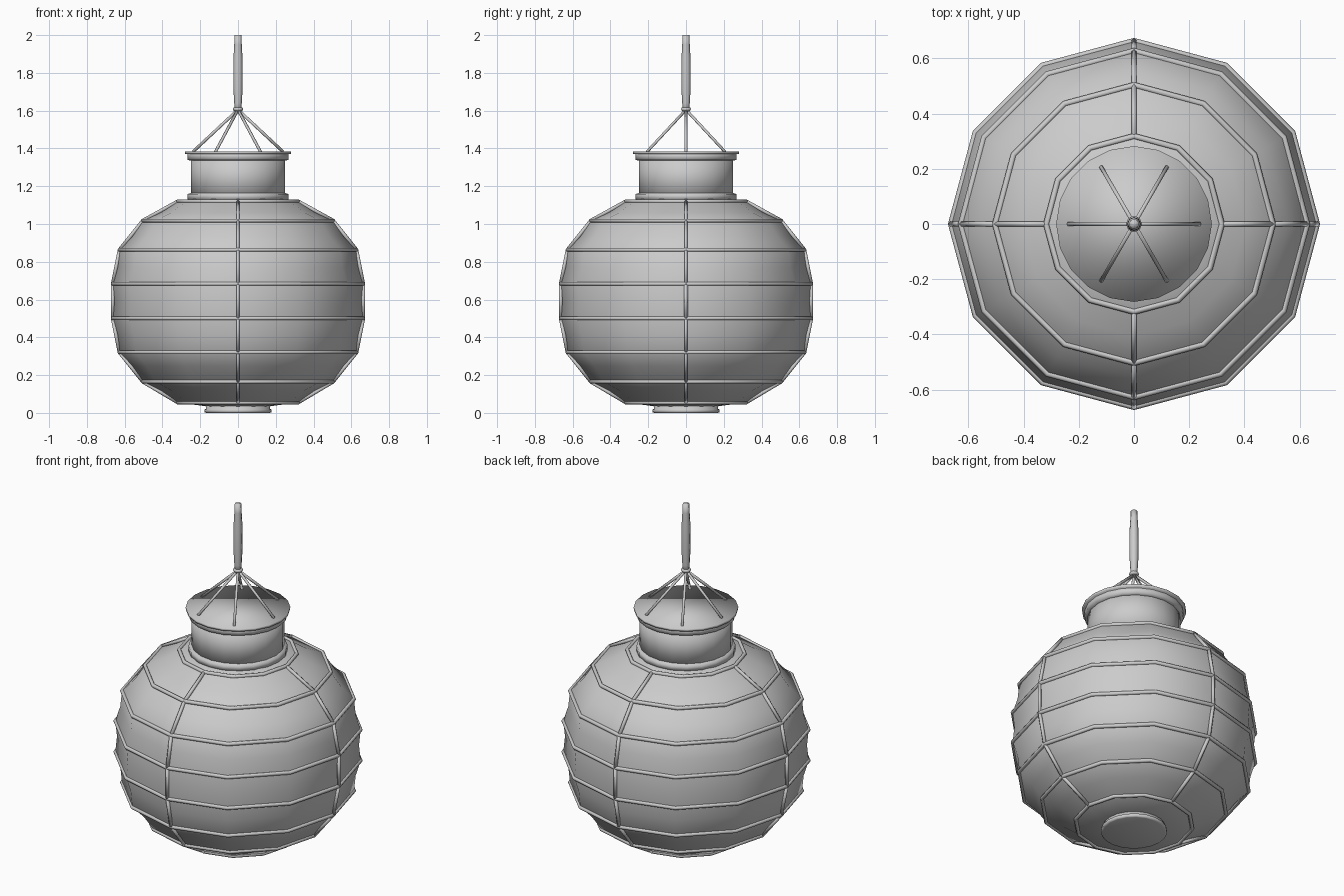
import bpy, bmesh, math
from mathutils import Vector

if "Cube" in bpy.data.objects:
    bpy.data.objects.remove(bpy.data.objects["Cube"])

def finish(bm, name):
    bmesh.ops.remove_doubles(bm, verts=bm.verts, dist=1e-5)
    bmesh.ops.recalc_face_normals(bm, faces=bm.faces)
    me = bpy.data.meshes.new(name)
    bm.to_mesh(me)
    bm.free()
    for p in me.polygons:
        p.use_smooth = True
    ob = bpy.data.objects.new(name, me)
    bpy.context.collection.objects.link(ob)
    return ob

def lathe(name, profile, sides, caps=False):
    """Revolve an (r, z) profile about the z axis."""
    bm = bmesh.new()
    loops = []
    for r, z in profile:
        loops.append([bm.verts.new((r * math.cos(2 * math.pi * k / sides),
                                    r * math.sin(2 * math.pi * k / sides), z))
                      for k in range(sides)])
    for a, b in zip(loops, loops[1:]):
        for k in range(sides):
            j = (k + 1) % sides
            bm.faces.new((a[k], a[j], b[j], b[k]))
    if caps:
        bm.faces.new(loops[0][::-1])
        bm.faces.new(loops[-1])
    return finish(bm, name)

def ring(name, r, z, tube, sides, sec=6):
    """Faceted hoop."""
    pts = [(r + tube * math.cos(2 * math.pi * i / sec),
            z + tube * math.sin(2 * math.pi * i / sec)) for i in range(sec + 1)]
    return lathe(name, pts, sides)

def rods(name, paths, radius, sides=6):
    """Straight round rods between successive points of each path."""
    bm = bmesh.new()
    for path in paths:
        for a, b in zip(path, path[1:]):
            d = b - a
            m = d.to_track_quat('Z', 'Y').to_matrix().to_4x4()
            m.translation = (a + b) / 2
            bmesh.ops.create_cone(bm, cap_ends=True, segments=sides, radius1=radius,
                                  radius2=radius, depth=d.length, matrix=m)
    return finish(bm, name)

def polar(r, ang, z):
    return Vector((r * math.cos(ang), r * math.sin(ang), z))

# Hoop positions (radius, height) up the lantern
hoops = [(0.318, 0.055), (0.503, 0.165), (0.627, 0.32), (0.663, 0.5),
         (0.663, 0.683), (0.627, 0.863), (0.503, 1.018), (0.318, 1.12)]

# Paper shade, pulled in slightly between hoops
paper = [(0.17, 0.035)]
for i, (r, z) in enumerate(hoops):
    if i:
        pr, pz = hoops[i - 1]
        nr, nz = z - pz, pr - r
        n = math.hypot(nr, nz)
        paper.append(((r + pr) / 2 - 0.009 * nr / n, (z + pz) / 2 - 0.009 * nz / n))
    paper.append((r, z))
paper.append((0.25, 1.135))
lathe("paper_shade", paper, 12)

# Hoops and upright ribs
for i, (r, z) in enumerate(hoops):
    ring(f"hoop_{i + 1}", r, z, 0.011, 12)
rods("upright_ribs", [[polar(r, k * math.pi / 2, z) for r, z in hoops]
                      for k in range(4)], 0.01)

# Bottom cup
lathe("base_cup", [(0.168, 0.0), (0.178, 0.004), (0.178, 0.018), (0.17, 0.022),
                   (0.17, 0.045)], 20, caps=True)

# Neck with collar, upper band and lid
lathe("neck", [(0.25, 1.12), (0.25, 1.375)], 20, caps=True)
lathe("neck_collar", [(0.25, 1.125), (0.267, 1.13), (0.267, 1.158), (0.25, 1.165)], 20)
lathe("neck_upper_band", [(0.25, 1.335), (0.267, 1.34), (0.267, 1.375), (0.25, 1.38)], 20)
lathe("lid", [(0.28, 1.37), (0.282, 1.385)], 20, caps=True)

# Hanging strings, knot and handle
rods("strings", [[polar(0.238, k * math.pi / 3, 1.383), Vector((0, 0, 1.605))]
                 for k in range(6)], 0.008)
ring("knot", 0.018, 1.608, 0.01, 10)
lathe("handle", [(0.017, 1.59), (0.02, 1.64), (0.024, 1.71), (0.025, 1.8),
                 (0.024, 1.88), (0.02, 1.95), (0.018, 2.0)], 8, caps=True)
